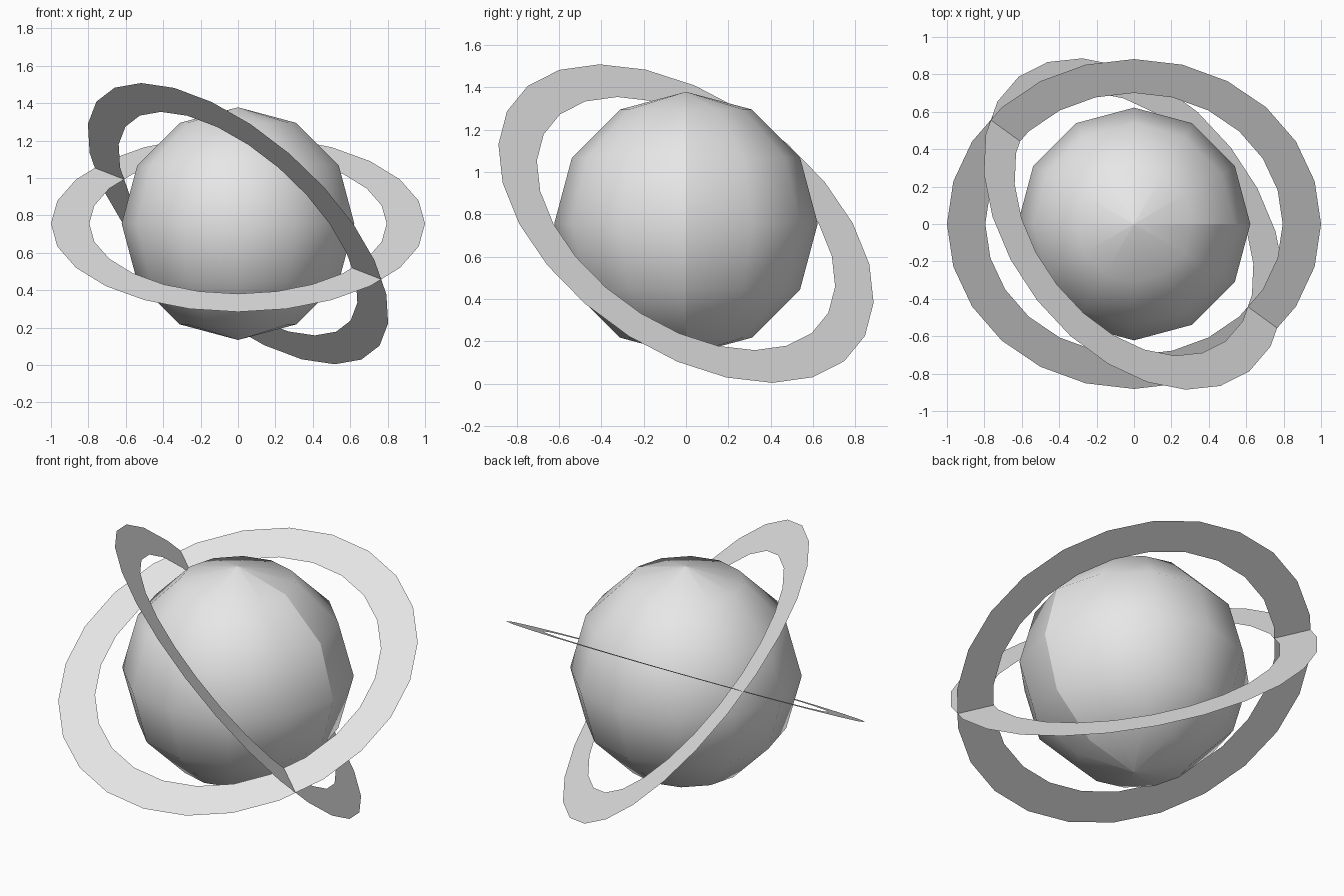
import bpy, bmesh
from mathutils import Matrix, Vector

cube = bpy.data.objects.get("Cube")
if cube:
    bpy.data.objects.remove(cube, do_unlink=True)

CENTRE = Vector((0, 0, 0.756))
SPHERE_RADIUS = 0.622
RING_OUTER, RING_INNER, RING_SIDES = 1.0, 0.795, 24

grey = bpy.data.materials.new("light grey")
grey.use_nodes = True
COLOUR = (0.8, 0.8, 0.8, 1)
grey.diffuse_color = COLOUR
grey.node_tree.nodes["Principled BSDF"].inputs["Base Color"].default_value = COLOUR


def add_object(name, bm, smooth):
    """Turn a bmesh into a grey object placed at the common centre."""
    for face in bm.faces:
        face.smooth = smooth
    mesh = bpy.data.meshes.new(name)
    bm.to_mesh(mesh)
    bm.free()
    mesh.materials.append(grey)
    obj = bpy.data.objects.new(name, mesh)
    obj.location = CENTRE
    bpy.context.scene.collection.objects.link(obj)
    return obj


def add_ring(name, start, normal):
    """Flat thin ring whose first corner points along start."""
    z = Vector(normal).normalized()
    x = Vector(start)
    x = (x - z * x.dot(z)).normalized()
    frame = Matrix((x, z.cross(x), z)).transposed().to_4x4()
    bm = bmesh.new()
    for radius in (RING_OUTER, RING_INNER):
        bmesh.ops.create_circle(bm, segments=RING_SIDES, radius=radius)
    bmesh.ops.bridge_loops(bm, edges=bm.edges[:])
    bm.normal_update()
    if bm.faces[:][0].normal.z < 0:
        bmesh.ops.reverse_faces(bm, faces=bm.faces[:])
    bm.transform(frame)
    return add_object(name, bm, False)


# Globe: smooth low-poly sphere with an open seam on +x and unwelded poles
bm = bmesh.new()
bmesh.ops.create_uvsphere(bm, u_segments=12, v_segments=6, radius=SPHERE_RADIUS)
seam = [e for e in bm.edges
        if all(abs(v.co.y) < 0.001 and v.co.x > -0.001 for v in e.verts)]
bmesh.ops.split_edges(bm, edges=seam)
poles = [v for v in bm.verts if abs(v.co.z) > SPHERE_RADIUS - 0.001]
for pole in poles:
    for loop in list(pole.link_loops):
        bmesh.utils.loop_separate(loop)
add_object("globe", bm, True)

# Two crossing tilted rings
add_ring("wide_ring", (1, 0, 0), (0, -0.472, 0.882))
add_ring("steep_ring", (-0.52, -0.41, 0.75), (0.593, 0.463, 0.66))
